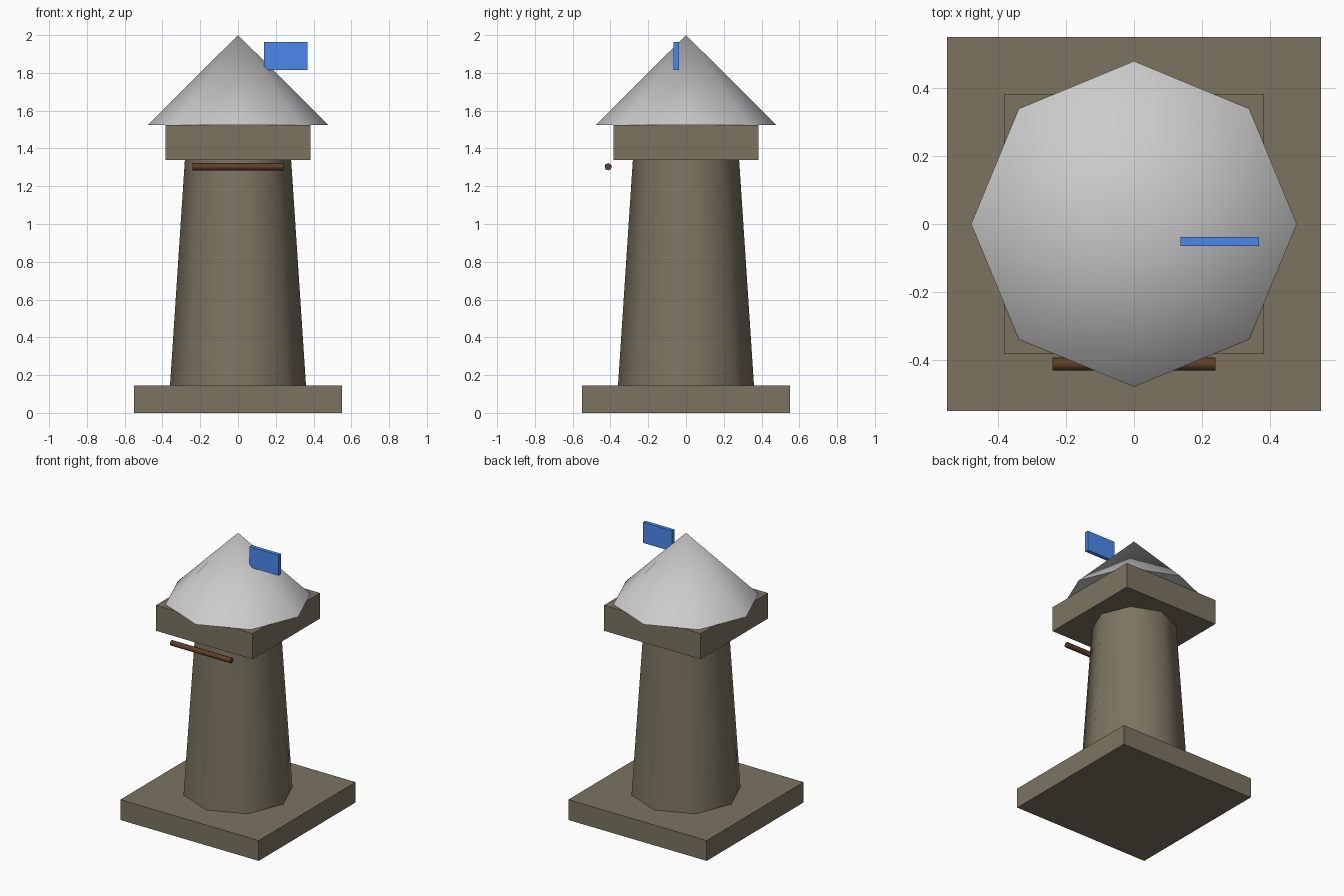
import bpy
from math import radians

if "Cube" in bpy.data.objects:
    bpy.data.objects.remove(bpy.data.objects["Cube"])


def material(name, rgb):
    m = bpy.data.materials.new(name)
    m.diffuse_color = (*rgb, 1)
    m.use_nodes = True
    m.node_tree.nodes["Principled BSDF"].inputs["Base Color"].default_value = m.diffuse_color
    return m


stone = material("stone", (0.20, 0.175, 0.12))
wood = material("wood", (0.12, 0.05, 0.02))
blue = material("blue_cloth", (0.07, 0.25, 0.85))


def finish(name, mat):
    ob = bpy.context.object
    ob.name = name
    if mat:
        ob.data.materials.append(mat)
    return ob


def box(name, lo, hi, mat):
    centre = [(a + b) / 2 for a, b in zip(lo, hi)]
    bpy.ops.mesh.primitive_cube_add(size=1, location=centre)
    ob = finish(name, mat)
    ob.scale = [b - a for a, b in zip(lo, hi)]
    bpy.ops.object.transform_apply(location=False, rotation=False, scale=True)
    return ob


def cone(name, r1, r2, length, centre, mat=None, rot=(0, 0, 0)):
    # eight-sided round part with smoothed sides and sharp rims
    bpy.ops.mesh.primitive_cone_add(vertices=8, radius1=r1, radius2=r2,
                                    depth=length, location=centre, rotation=rot)
    ob = finish(name, mat)
    bpy.ops.object.shade_smooth_by_angle(angle=radians(60))
    return ob


# Plinth, tapered tower and square top platform
box("base", (-0.55, -0.55, 0), (0.55, 0.55, 0.146), stone)
cone("tower", 0.36, 0.281, 1.20, (0, 0, 0.745), stone)
box("platform", (-0.383, -0.383, 1.34), (0.383, 0.383, 1.524), stone)

# Pointed roof
cone("roof", 0.479, 0, 0.476, (0, 0, 1.762))

# Wooden bar in front, below the platform
cone("bar", 0.019, 0.019, 0.48, (0, -0.412, 1.303), wood, (0, radians(90), 0))

# Flag beside the peak
box("flag", (0.137, -0.065, 1.815), (0.368, -0.038, 1.963), blue)
